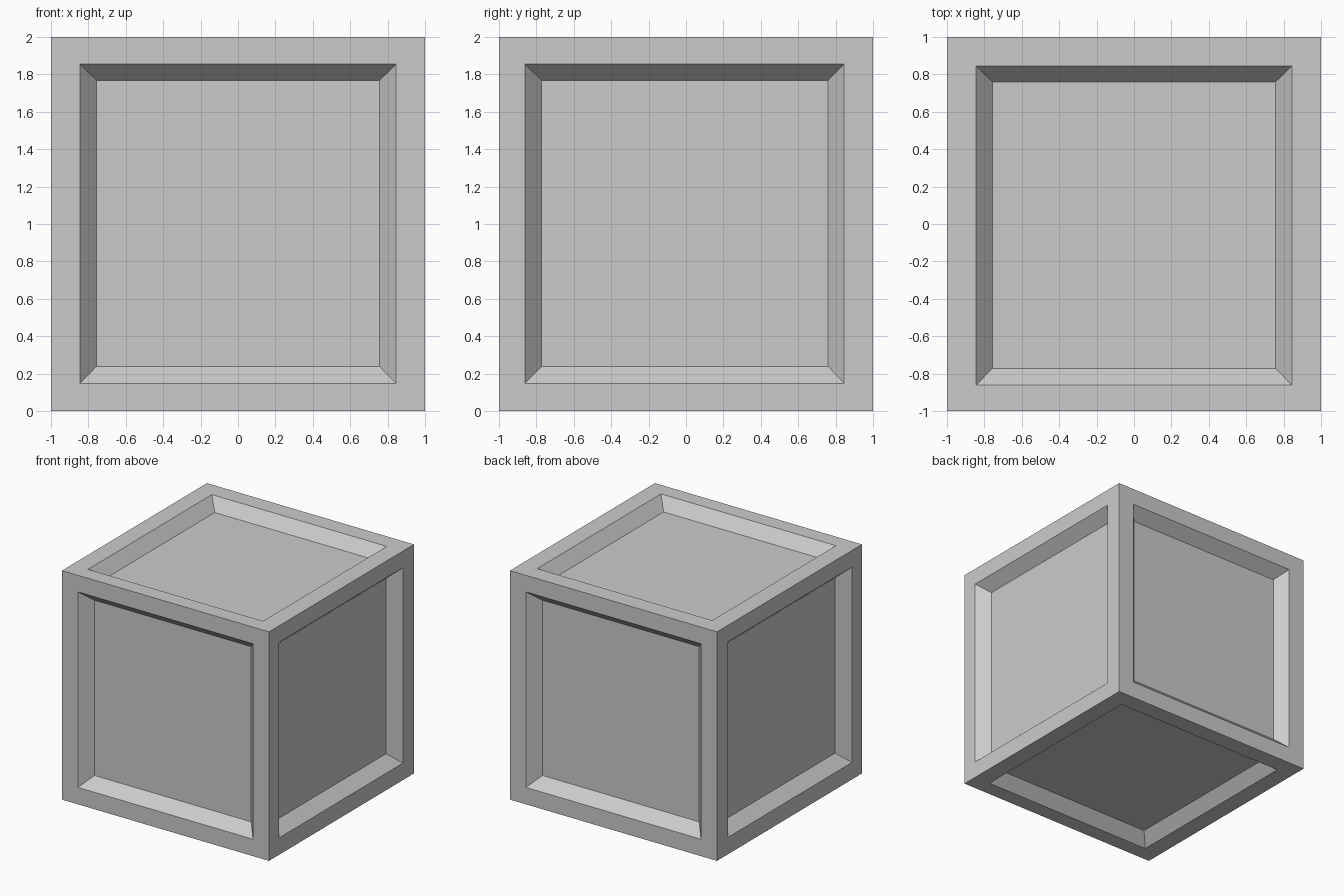
import bpy, bmesh
from mathutils import Vector

if "Cube" in bpy.data.objects:
    bpy.data.objects.remove(bpy.data.objects["Cube"])

# Limits of the panel openings and of the sunken panels (low corner, high corner)
OPENING = ((-0.845, -0.862, 0.148), (0.845, 0.846, 1.855))
PANEL = ((-0.757, -0.772, 0.238), (0.757, 0.76, 1.768))
DEPTH = 0.10
CENTRE = Vector((0, 0, 1))


def inset_to(bm, face, normal, limits, depth):
    """Inset a face, fit its corners to the limits and push it inwards."""
    bmesh.ops.inset_individual(bm, faces=[face], thickness=0.1)
    axis = max(range(3), key=lambda i: abs(normal[i]))
    for v in face.verts:
        for a in range(3):
            if a != axis:
                v.co[a] = limits[int(v.co[a] > CENTRE[a])][a]
        v.co -= normal * depth


# Crate body with a bevelled recess on every side
bm = bmesh.new()
bmesh.ops.create_cube(bm, size=2)
bmesh.ops.translate(bm, verts=bm.verts, vec=CENTRE)
bm.normal_update()
for face in list(bm.faces):
    normal = face.normal.copy()
    inset_to(bm, face, normal, OPENING, 0)
    inset_to(bm, face, normal, PANEL, DEPTH)
bmesh.ops.recalc_face_normals(bm, faces=bm.faces)

mesh = bpy.data.meshes.new("crate")
bm.to_mesh(mesh)
bm.free()
bpy.context.collection.objects.link(bpy.data.objects.new("crate", mesh))
